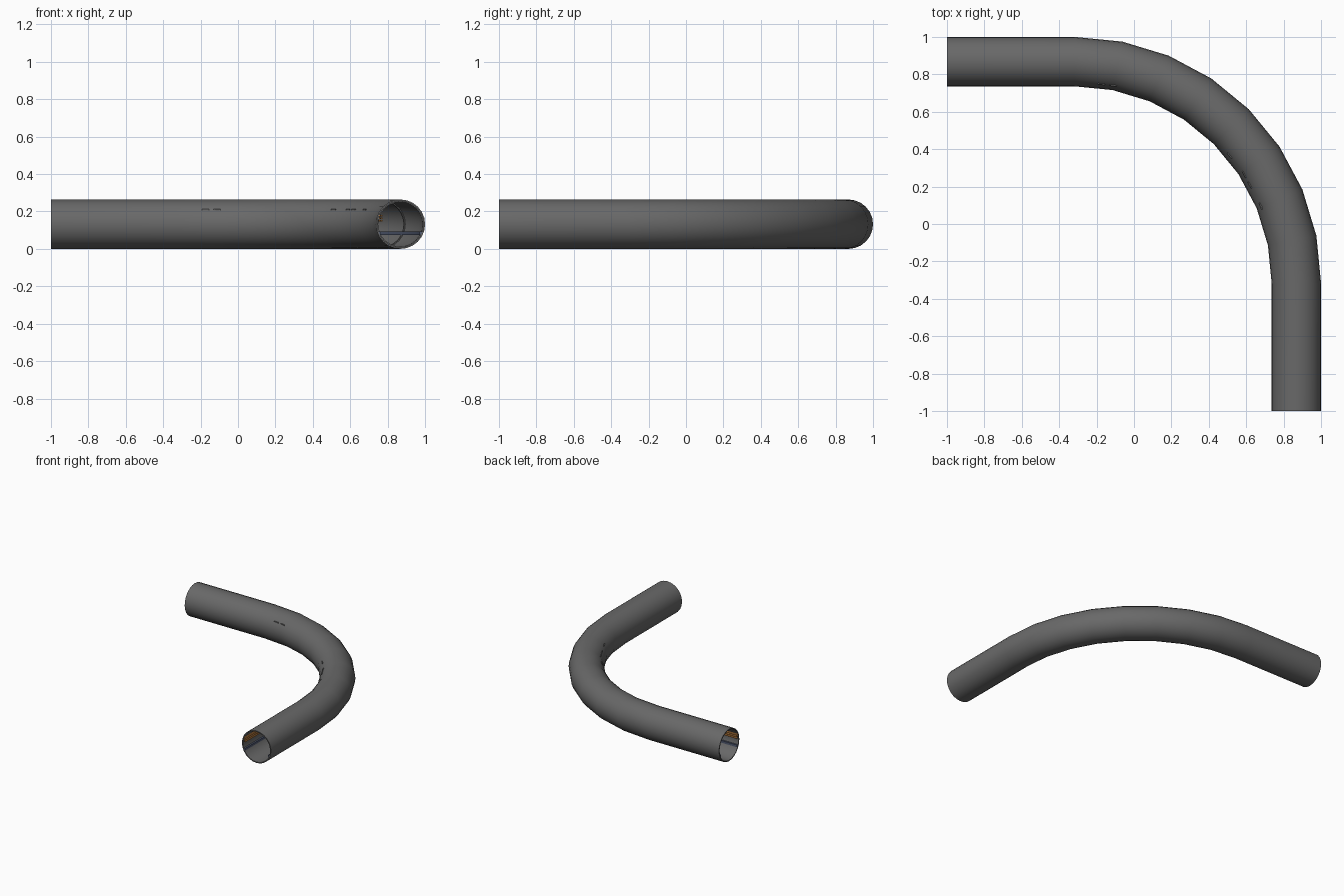
import bpy, math

if "Cube" in bpy.data.objects:
    bpy.data.objects.remove(bpy.data.objects["Cube"])

CEN, R, STEPS = -0.32, 1.188, 8   # bend centre, bend radius, bend segments
TUBE, WALL, ZC = 0.132, 0.008, 0.132

# Path stations: (x, y, outward normal x, outward normal y)
PATH = [(-1.0, CEN + R, 0, 1)]
for i in range(STEPS + 1):
    a = math.pi / 2 * (1 - i / STEPS)
    c, s = math.cos(a), math.sin(a)
    PATH.append((CEN + R * c, CEN + R * s, c, s))
PATH.append((CEN + R, -1.0, 1, 0))


def material(name, rgb):
    m = bpy.data.materials.new(name)
    m.diffuse_color = (*rgb, 1)
    m.use_nodes = True
    m.node_tree.nodes["Principled BSDF"].inputs["Base Color"].default_value = m.diffuse_color
    return m


def circle(r, n, o=0.0, z=0.0):
    return [(o + r * math.cos(2 * math.pi * k / n), z + r * math.sin(2 * math.pi * k / n))
            for k in range(n)]


def rect(o0, o1, z0, z1):
    return [(o0, z0), (o1, z0), (o1, z1), (o0, z1)]


def station(t):
    """Station at a fractional index along the path."""
    i = min(int(t), len(PATH) - 2)
    return tuple(p + (q - p) * (t - i) for p, q in zip(PATH[i], PATH[i + 1]))


def sweep(name, outer, inner=None, mat=None, path=PATH):
    """Carry a closed (offset, z) profile along the path; inner makes it hollow."""
    loops = [outer] + ([inner] if inner else [])
    n, m = len(outer), len(path)
    verts, faces = [], []
    for prof in loops:
        for x, y, nx, ny in path:
            verts += [(x + nx * o, y + ny * o, z) for o, z in prof]
    for li in range(len(loops)):
        b = li * n * m
        for i in range(m - 1):
            for k in range(n):
                j = (k + 1) % n
                faces.append((b + i * n + k, b + i * n + j,
                              b + (i + 1) * n + j, b + (i + 1) * n + k))
    for i in (0, m - 1):
        if inner:
            b = n * m
            for k in range(n):
                j = (k + 1) % n
                faces.append((i * n + k, i * n + j, b + i * n + j, b + i * n + k))
        else:
            faces.append(tuple(range(i * n, i * n + n)))
    me = bpy.data.meshes.new(name)
    me.from_pydata(verts, [], faces)
    ob = bpy.data.objects.new(name, me)
    bpy.context.collection.objects.link(ob)
    if mat:
        me.materials.append(mat)
    bpy.ops.object.select_all(action='DESELECT')
    ob.select_set(True)
    bpy.context.view_layer.objects.active = ob
    # consistent outward normals
    bpy.ops.object.mode_set(mode='EDIT')
    bpy.ops.mesh.select_all(action='SELECT')
    bpy.ops.mesh.normals_make_consistent(inside=False)
    bpy.ops.object.mode_set(mode='OBJECT')
    bpy.ops.object.shade_smooth_by_angle(angle=math.radians(30))


dark = material("dark_grey", (0.14, 0.14, 0.14))
orange = material("orange", (0.6, 0.25, 0.06))
blue = material("blue_grey", (0.08, 0.1, 0.16))

# Hollow tunnel wall
sweep("tunnel_wall", circle(TUBE, 24, 0, ZC), circle(TUBE - WALL, 24, 0, ZC), dark)

# Slim rings on the inside of the wall along the bend
for k, t in enumerate((1, 3, 5, 7, 9)):
    sweep(f"inner_ring_{k}", circle(TUBE - WALL + 0.002, 24, 0, ZC),
          circle(TUBE - WALL - 0.005, 24, 0, ZC), dark,
          [station(t - 0.03), station(t + 0.03)])

# Rails along both side walls
for side, sg in (("inner", -1), ("outer", 1)):
    sweep(f"{side}_wall_rail", rect(sg * 0.117, sg * 0.103, 0.074, 0.092), mat=blue)

# Cable bundle on the inner side of the bend
for row in range(3):
    for col in range(2):
        sweep(f"cable_{row}_{col}",
              circle(0.005, 6, -0.111 + 0.011 * col, 0.15 + 0.014 * row), mat=orange)

# Cable brackets just breaking through the inner side of the wall
for k, t in enumerate((1.6, 1.9, 5.4, 6.0, 6.3, 6.9)):
    sweep(f"cable_bracket_{k}", rect(-0.109, -0.085, 0.203, 0.213), mat=dark,
          path=[station(t), station(t + 0.18)])
